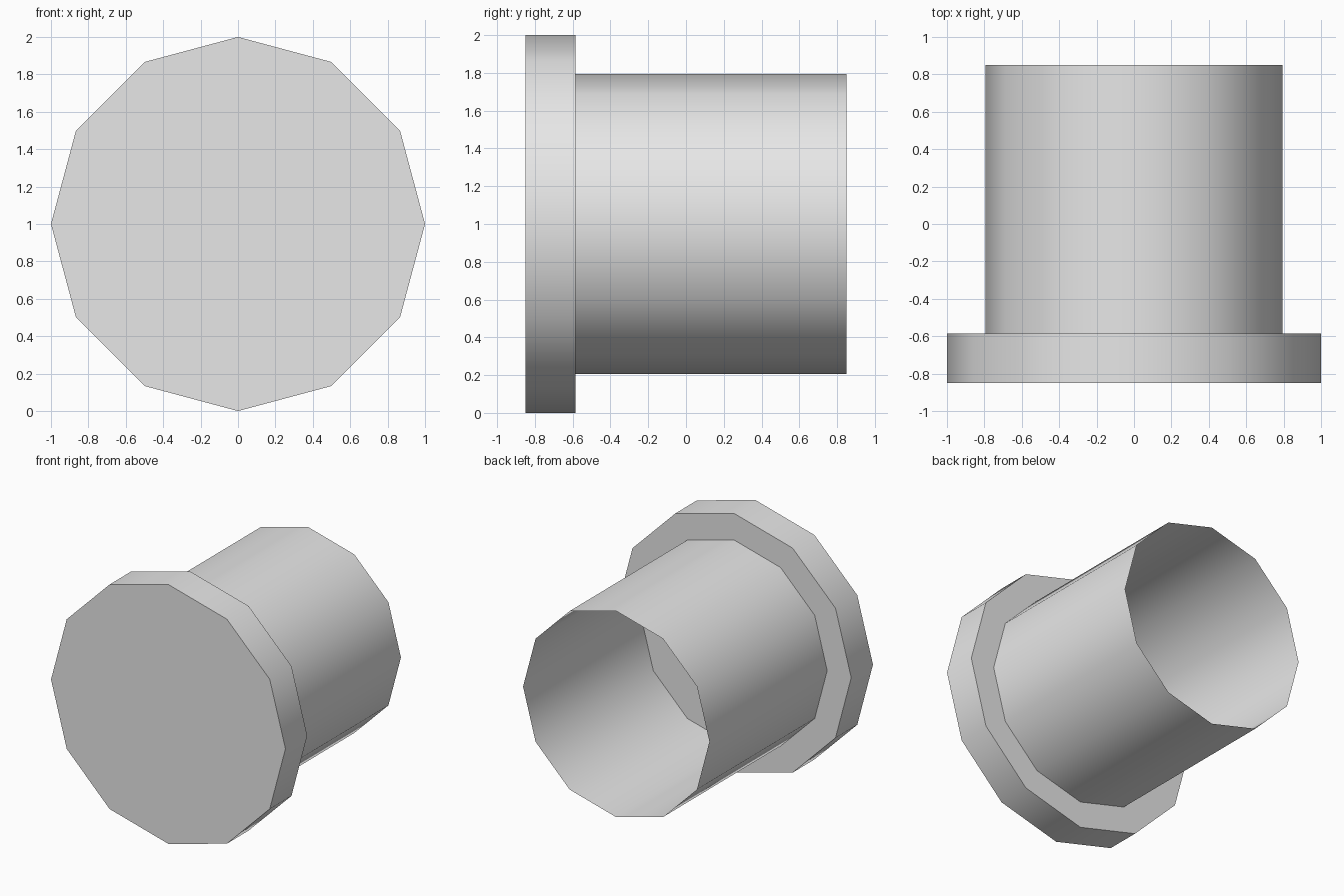
import bpy
import bmesh
import math
from mathutils import Matrix

SIDES = 12
BACK, STEP, FRONT = 0.85, -0.585, -0.85

if "Cube" in bpy.data.objects:
    bpy.data.objects.remove(bpy.data.objects["Cube"], do_unlink=True)

# One plain grey for the whole model
grey = bpy.data.materials.new("light_grey")
grey.use_nodes = True
colour = (0.8, 0.8, 0.8, 1)
grey.diffuse_color = colour
grey.node_tree.nodes["Principled BSDF"].inputs["Base Color"].default_value = colour


def cylinder(name, radius, y_front, y_back, capped):
    """Twelve-sided cylinder lying along y, with a corner pointing straight up."""
    bm = bmesh.new()
    bmesh.ops.create_cone(bm, cap_ends=capped, segments=SIDES, radius1=radius,
                          radius2=radius, depth=y_back - y_front)
    bmesh.ops.transform(
        bm, verts=bm.verts,
        matrix=Matrix.Translation((0, (y_front + y_back) / 2, 1))
        @ Matrix.Rotation(math.pi / 2, 4, "X"))
    # Smooth round the walls, sharp where they end
    for face in bm.faces:
        face.smooth = len(face.verts) == 4
    for edge in bm.edges:
        a, b = edge.verts
        edge.smooth = abs(a.co.y - b.co.y) > 0.01
    mesh = bpy.data.meshes.new(name)
    bm.to_mesh(mesh)
    bm.free()
    mesh.materials.append(grey)
    obj = bpy.data.objects.new(name, mesh)
    bpy.context.collection.objects.link(obj)
    return obj


# Wide solid disc at the front, thin open tube behind it
cylinder("front_flange", 1.0, FRONT, STEP, True)
cylinder("open_tube", 0.795, STEP, BACK, False)
